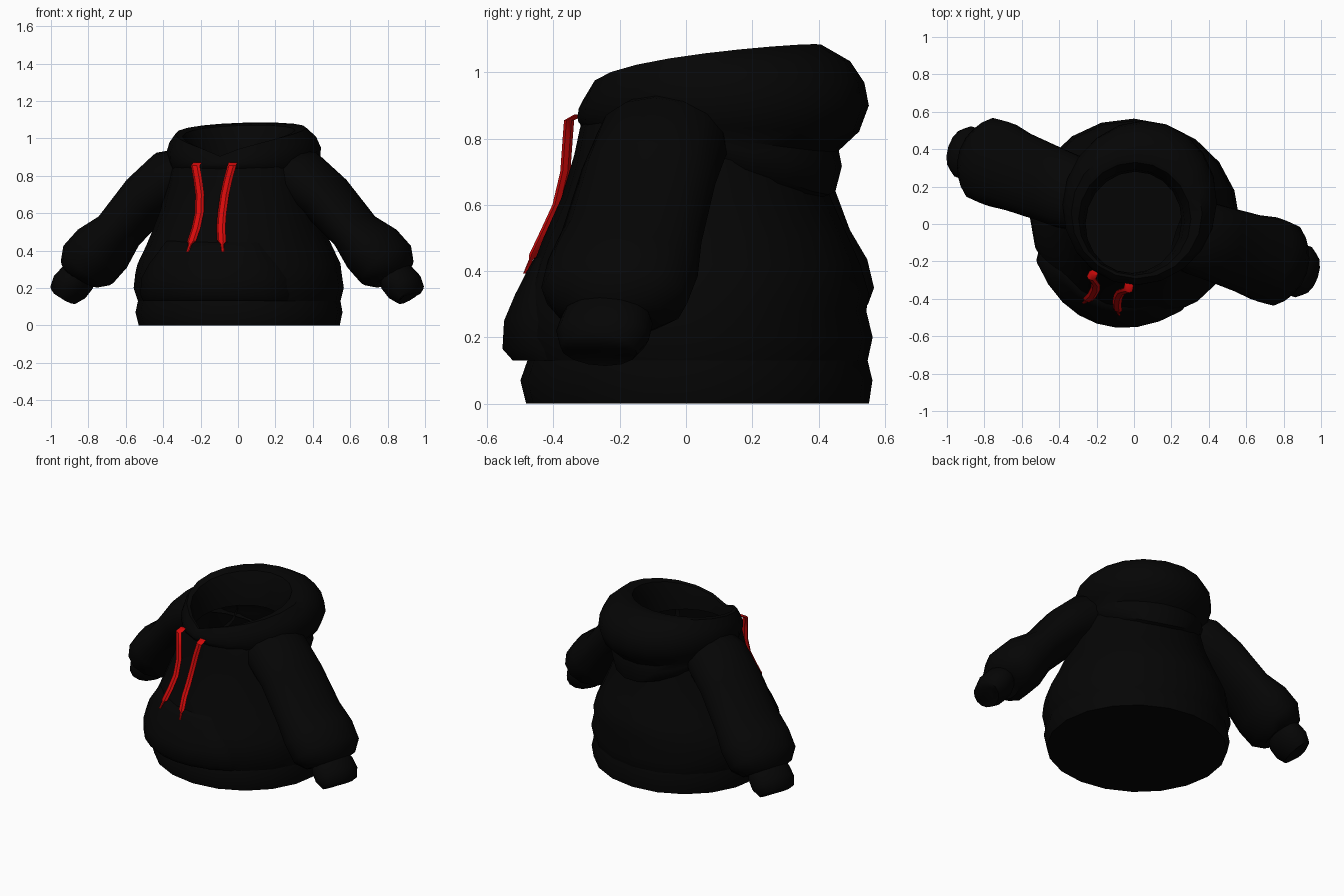
import bpy, bmesh, math
from mathutils import Matrix, Vector

if "Cube" in bpy.data.objects:
    bpy.data.objects.remove(bpy.data.objects["Cube"])

TURN = Matrix.Rotation(math.radians(-18.5), 4, 'Z')   # whole garment is turned a little


def material(name, rgb):
    m = bpy.data.materials.new(name)
    m.diffuse_color = (*rgb, 1)
    m.use_nodes = True
    m.node_tree.nodes["Principled BSDF"].inputs["Base Color"].default_value = m.diffuse_color
    return m


BLACK = material("black_fabric", (0.0015, 0.0015, 0.0015))
RED = material("red_cord", (0.68, 0.003, 0.003))


def finish(name, bm, mat, angle=50):
    bmesh.ops.recalc_face_normals(bm, faces=bm.faces)
    me = bpy.data.meshes.new(name)
    bm.to_mesh(me)
    bm.free()
    ob = bpy.data.objects.new(name, me)
    bpy.context.collection.objects.link(ob)
    me.materials.append(mat)
    ob.matrix_world = TURN
    bpy.ops.object.select_all(action='DESELECT')
    ob.select_set(True)
    bpy.context.view_layer.objects.active = ob
    bpy.ops.object.shade_smooth_by_angle(angle=math.radians(angle))
    return ob


def loft(name, rings, mat, cap_start=True, cap_end=True, angle=50):
    bm = bmesh.new()
    loops = [[bm.verts.new(p) for p in ring] for ring in rings]
    n = len(loops[0])
    for a, b in zip(loops, loops[1:]):
        for i in range(n):
            j = (i + 1) % n
            bm.faces.new((a[i], a[j], b[j], b[i]))
    if cap_start:
        bm.faces.new(loops[0][::-1])
    if cap_end:
        bm.faces.new(loops[-1])
    return finish(name, bm, mat, angle)


def oval(a, yf, yb, zf, zb=None, p=1.0, n=20):
    """Horizontal ring whose height runs from zf in front to zb at the back."""
    zb = zf if zb is None else zb
    pts = []
    for i in range(n):
        t = 2 * math.pi * i / n
        s = math.sin(t)
        k = max(0.0, (1 + s) / 2) ** p
        pts.append(((a * math.cos(t)) - 0.005, (yf + yb) / 2 + (yb - yf) / 2 * s,
                    zf + (zb - zf) * k))
    return pts


# Torso: z, half width, front y, back y
TORSO = [(0.13, 0.545, -0.475, 0.545), (0.20, 0.565, -0.505, 0.56),
         (0.28, 0.555, -0.495, 0.54), (0.33, 0.545, -0.485, 0.55),
         (0.42, 0.50, -0.46, 0.525), (0.50, 0.465, -0.43, 0.49),
         (0.62, 0.42, -0.375, 0.435), (0.75, 0.39, -0.335, 0.40),
         (0.83, 0.37, -0.318, 0.37), (0.86, 0.35, -0.31, 0.35)]
loft("torso", [oval(a, f, b, z) for z, a, f, b in TORSO], BLACK, cap_start=False, cap_end=False)

# Hem band, closed underneath
loft("hem_band", [oval(0.54, -0.48, 0.55, 0.0), oval(0.556, -0.497, 0.56, 0.07),
                  oval(0.545, -0.475, 0.545, 0.13)], BLACK, cap_end=False)

# Hood roll: half width, front y, back y, front z, back z, height falloff
HOOD = [(0.36, -0.31, 0.42, 0.83, 0.62, 2.2), (0.365, -0.315, 0.455, 0.835, 0.63, 2.2),
        (0.375, -0.318, 0.475, 0.84, 0.71, 2.0), (0.375, -0.32, 0.465, 0.845, 0.76, 1.8),
        (0.39, -0.325, 0.53, 0.85, 0.82, 1.5), (0.405, -0.327, 0.56, 0.86, 0.90, 0.6),
        (0.41, -0.322, 0.545, 0.875, 0.97, 0.5), (0.39, -0.308, 0.50, 0.89, 1.035, 0.45),
        (0.35, -0.29, 0.41, 0.905, 1.085, 0.4), (0.30, -0.275, 0.33, 0.90, 1.07, 0.4),
        (0.27, -0.268, 0.29, 0.87, 0.98, 0.5), (0.255, -0.265, 0.28, 0.83, 0.86, 1)]
loft("hood", [oval(*h) for h in HOOD], BLACK, cap_start=False, cap_end=False)


def tube(side, stations, n=14):
    """Elliptic rings along an arm path; stations are x, y, z, in-plane radius, depth."""
    rings = []
    for i, (x, y, z, r, d) in enumerate(stations):
        a, b = stations[max(0, i - 1)], stations[min(len(stations) - 1, i + 1)]
        t = Vector((b[0] - a[0], 0, b[2] - a[2])).normalized()
        ring = []
        for k in range(n):
            w = 2 * math.pi * k / n
            u, v = r * math.cos(w), d * math.sin(w)
            px = side * (x - t.z * u) - 0.025
            ring.append((px, y + v - 0.018 * px, z + t.x * u))   # arms swing slightly
        rings.append(ring)
    return rings


# Sleeves and cuffs on both sides
SLEEVE = [(0.29, 0.04, 0.81, 0.14, 0.185), (0.37, 0.045, 0.785, 0.16, 0.205),
          (0.505, 0.05, 0.685, 0.142, 0.21), (0.67, 0.055, 0.505, 0.125, 0.22),
          (0.765, 0.06, 0.41, 0.162, 0.235), (0.845, 0.06, 0.325, 0.163, 0.228),
          (0.89, 0.06, 0.275, 0.12, 0.17), (0.895, 0.06, 0.26, 0.07, 0.10)]
CUFF = [(0.885, 0.06, 0.28, 0.08, 0.125), (0.905, 0.06, 0.255, 0.097, 0.142),
        (0.95, 0.06, 0.205, 0.10, 0.145), (0.985, 0.06, 0.163, 0.08, 0.12),
        (0.987, 0.06, 0.158, 0.05, 0.09)]
for side, label in ((-1, "left"), (1, "right")):
    loft(label + "_sleeve", tube(side, SLEEVE), BLACK, cap_start=False, cap_end=False)
    loft(label + "_cuff", tube(side, CUFF), BLACK, cap_start=False)


def front_y(x, z):
    """Torso front surface."""
    for lo, hi in zip(TORSO, TORSO[1:]):
        if z <= hi[0]:
            k = max(0, (z - lo[0]) / (hi[0] - lo[0]))
            a, f, b = (lo[i] + (hi[i] - lo[i]) * k for i in (1, 2, 3))
            break
    return (f + b) / 2 - (b - f) / 2 * math.sqrt(max(0, 1 - (x / a) ** 2))


# Front pouch pocket: z, half width, stand-off from torso
POCKET = [(0.135, 0.40, -0.02), (0.13, 0.41, 0.06), (0.165, 0.42, 0.078),
          (0.25, 0.41, 0.064), (0.33, 0.36, 0.04), (0.40, 0.30, 0.022),
          (0.44, 0.27, 0.012), (0.45, 0.265, -0.02)]
bm = bmesh.new()
COLS = [-1, -0.985, -0.75, -0.5, -0.25, 0, 0.25, 0.5, 0.75, 0.985, 1]
grid = [[bm.verts.new((u * w - 0.02,
                       front_y(u * w, z) - (-0.03 if abs(u) == 1
                                            else off * (1 - 0.6 * u * u)), z))
         for u in COLS] for z, w, off in POCKET]
for r0, r1 in zip(grid, grid[1:]):
    for i in range(len(COLS) - 1):
        bm.faces.new((r0[i], r0[i + 1], r1[i + 1], r1[i]))
finish("front_pocket", bm, BLACK)

# Drawstrings: x from centre, y, z, radius
CORD = [(0.10, -0.315, 0.872, 0.024), (0.103, -0.345, 0.855, 0.025), (0.085, -0.357, 0.78, 0.025),
        (0.07, -0.368, 0.70, 0.025), (0.064, -0.395, 0.60, 0.025), (0.07, -0.432, 0.52, 0.025),
        (0.085, -0.462, 0.45, 0.025), (0.09, -0.47, 0.435, 0.011), (0.10, -0.487, 0.393, 0.008)]
for side, label in ((-1, "left"), (1, "right")):
    rings = [[(side * x - 0.022 + r * math.cos(k * math.pi / 3),
               y + 0.55 * r * math.sin(k * math.pi / 3), z) for k in range(6)]
             for x, y, z, r in CORD]
    loft(label + "_drawstring", rings, RED, angle=35)
